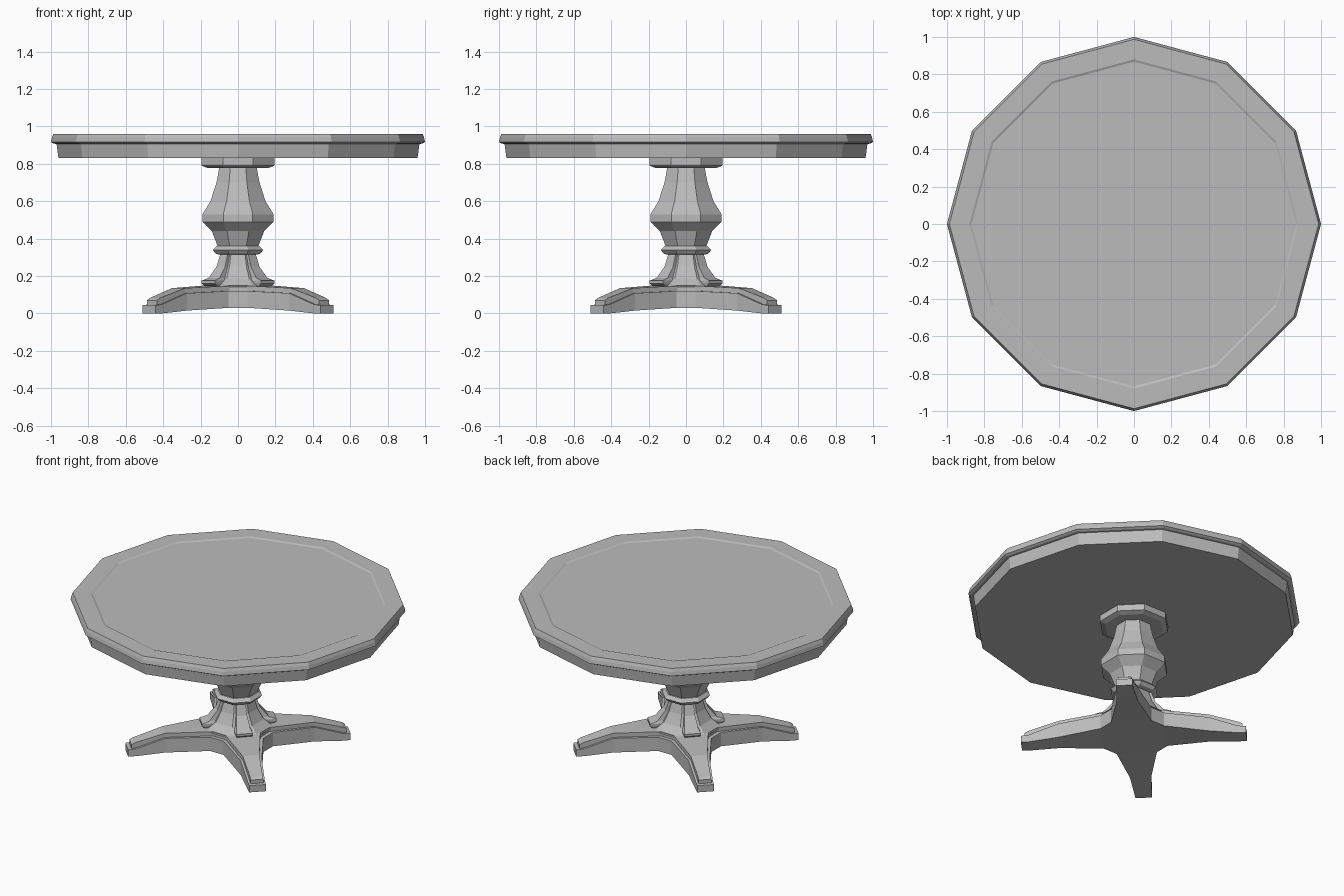
import bpy, bmesh
from math import cos, sin, pi, sqrt

cube = bpy.data.objects.get("Cube")
if cube:
    bpy.data.objects.remove(cube, do_unlink=True)

grey = bpy.data.materials.new("plain grey")
grey.use_nodes = True
COLOUR = (0.5, 0.5, 0.5, 1)
grey.diffuse_color = COLOUR
grey.node_tree.nodes["Principled BSDF"].inputs["Base Color"].default_value = COLOUR


def finish(name, bm):
    bmesh.ops.remove_doubles(bm, verts=bm.verts, dist=0.0005)
    bmesh.ops.recalc_face_normals(bm, faces=bm.faces)
    mesh = bpy.data.meshes.new(name)
    bm.to_mesh(mesh)
    bm.free()
    mesh.materials.append(grey)
    obj = bpy.data.objects.new(name, mesh)
    bpy.context.collection.objects.link(obj)
    return obj


def turned(name, profile, sides, turn=0.0, scale=1.0):
    """Faceted turning from (radius, height) pairs, closed at both ends."""
    bm = bmesh.new()
    rings = [[bm.verts.new((r * scale * cos(turn + 2 * pi * i / sides),
                            r * scale * sin(turn + 2 * pi * i / sides), z))
              for i in range(sides)] for r, z in profile]
    for low, high in zip(rings, rings[1:]):
        for i in range(sides):
            j = (i + 1) % sides
            bm.faces.new((low[i], low[j], high[j], high[i]))
    bm.faces.new(rings[0])
    bm.faces.new(rings[-1])
    return finish(name, bm)


def loft(bm, stations, turn, cap_start=False):
    """Rectangular sections (reach, half width, bottom, top) along a direction."""
    c, s = cos(turn), sin(turn)
    rings = []
    for r, w, low, high in stations:
        rings.append([bm.verts.new((r * c - y * s, r * s + y * c, z))
                      for y, z in ((-w, low), (w, low), (w, high), (-w, high))])
    for a, b in zip(rings, rings[1:]):
        for i in range(4):
            j = (i + 1) % 4
            bm.faces.new((a[i], a[j], b[j], b[i]))
    bm.faces.new(rings[-1])
    if cap_start:
        bm.faces.new(rings[0])
    return rings[0]


def star(name, stations):
    """Four diagonal legs joined by an eight-cornered hub."""
    bm = bmesh.new()
    roots = [loft(bm, stations, pi / 4 + k * pi / 2) for k in range(4)]
    for k in range(4):
        a, b = roots[k], roots[(k + 1) % 4]
        bm.faces.new((a[1], b[0], b[3], a[2]))
    bm.faces.new([v for r in roots for v in (r[0], r[1])])
    bm.faces.new([v for r in roots for v in (r[3], r[2])])
    return finish(name, bm)


# Twelve-sided top with moulded apron, rim and recessed centre panel
turned("table_top", [(0.96, 0.83), (0.97, 0.906), (0.985, 0.908), (1.0, 0.916),
                     (0.995, 0.94), (0.987, 0.96), (0.88, 0.96),
                     (0.868, 0.955)], 12)

# Octagonal pedestal, sized across its flats
FLAT = 1 / cos(pi / 8)
turned("pedestal_cap", [(0.165, 0.778), (0.195, 0.79), (0.195, 0.832)],
       8, pi / 8, FLAT)
turned("pedestal_column", [(0.105, 0.35), (0.14, 0.44), (0.19, 0.49), (0.19, 0.53),
                           (0.147, 0.60), (0.115, 0.70), (0.10, 0.78)],
       8, pi / 8, FLAT)
turned("pedestal_collar", [(0.105, 0.315), (0.12, 0.32), (0.135, 0.34),
                           (0.115, 0.36), (0.10, 0.362)], 8, pi / 8, FLAT)
turned("pedestal_foot", [(0.20, 0.14), (0.185, 0.15), (0.145, 0.185), (0.11, 0.25),
                         (0.09, 0.32)], 8, pi / 8, FLAT)

# Raised brackets on the diagonal faces of the pedestal foot
bm = bmesh.new()
pad = [(0.105, 0.028, 0.32), (0.13, 0.032, 0.25), (0.18, 0.042, 0.19),
       (0.225, 0.05, 0.175), (0.225, 0.05, 0.16), (0.205, 0.045, 0.145)]
for k in range(4):
    turn = pi / 4 + k * pi / 2
    c, s = cos(turn), sin(turn)
    rows = [[bm.verts.new((x * c - y * s, x * s + y * c, z))
             for x, y in ((0.06, -w), (r, -w), (r, w), (0.06, w))]
            for r, w, z in pad]
    for a, b in zip(rows, rows[1:]):
        for i in range(4):
            j = (i + 1) % 4
            bm.faces.new((a[i], a[j], b[j], b[i]))
    bm.faces.new(rows[0])
    bm.faces.new(rows[-1])
finish("foot_brackets", bm)

# Arched four-legged base in two stepped tiers
star("base_lower_tier", [(0.19, 0.12, 0.03, 0.12), (0.45, 0.064, 0.015, 0.108),
                         (0.625, 0.052, 0.0, 0.048), (0.672, 0.05, 0.0, 0.044)])
star("base_upper_tier", [(0.17, 0.105, 0.06, 0.148), (0.45, 0.05, 0.06, 0.135),
                         (0.63, 0.038, 0.03, 0.082), (0.65, 0.038, 0.03, 0.07)])
